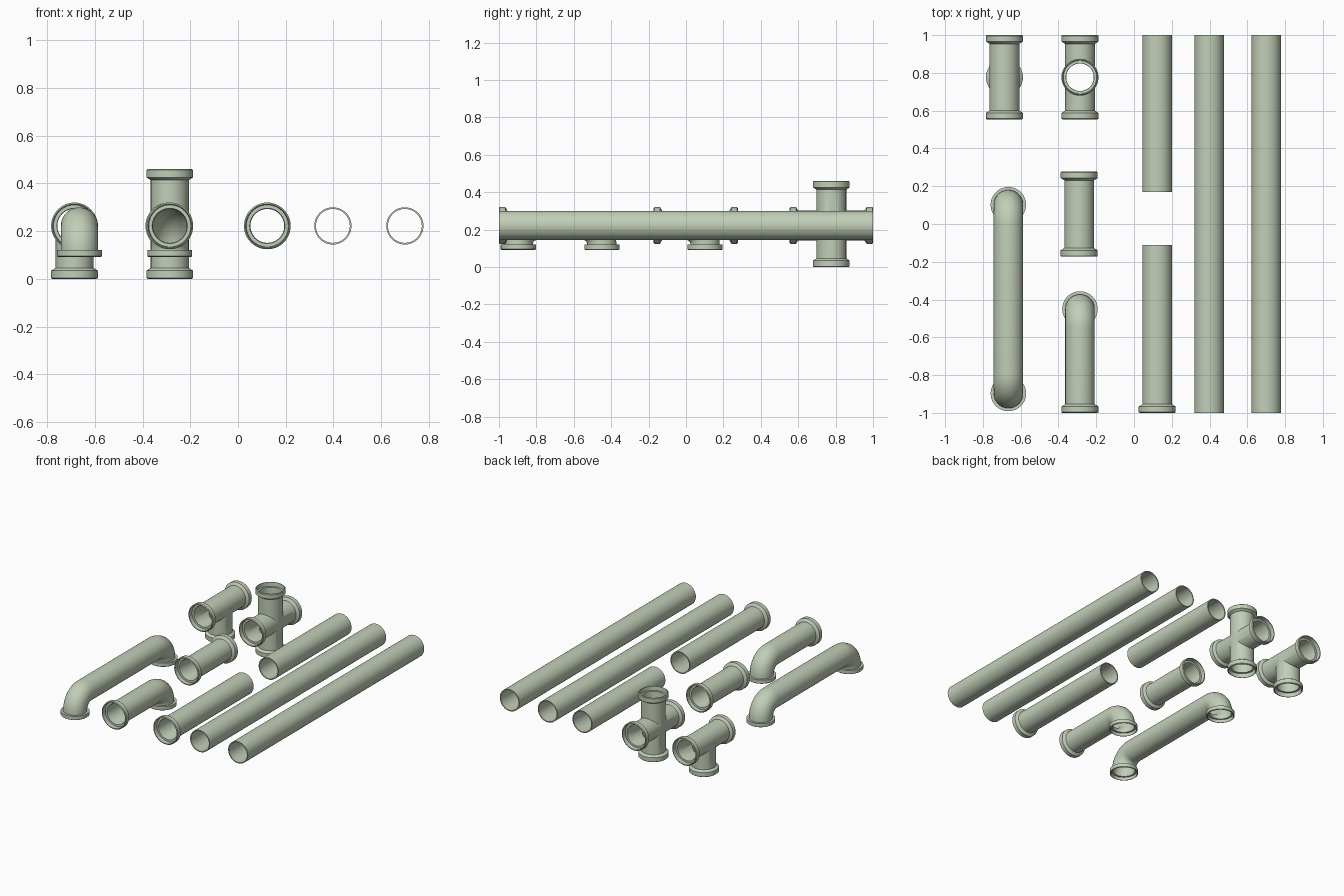
import bpy, bmesh, math
from mathutils import Vector, Matrix

if "Cube" in bpy.data.objects:
    bpy.data.objects.remove(bpy.data.objects["Cube"])

SEG = 48
Z = 0.222        # axis height of the lying pipes
R, RI = 0.078, 0.071
B = 0.1          # bend radius of elbows
ARC = math.pi / 2 * B
DROP = Z - 0.092 - B

mat = bpy.data.materials.new("pale grey green")
mat.diffuse_color = (0.54, 0.62, 0.48, 1)
mat.use_nodes = True
mat.node_tree.nodes["Principled BSDF"].inputs["Base Color"].default_value = mat.diffuse_color

# end profiles: (distance from the end, radius)
PLAIN = ([(0, R)], [(0, RI)])
BELL = ([(0, .093), (.004, .098), (.034, .098), (.046, R)],
        [(0, .090), (.03, .088), (.03, .074), (.04, RI)])
RING = ([(0, .090), (.003, .094), (.028, .094), (.028, R)],
        [(0, .087), (.022, .085), (.022, .074), (.028, RI)])


def finish(ob):
    if not ob.data.materials:
        ob.data.materials.append(mat)
    bpy.ops.object.select_all(action='DESELECT')
    ob.select_set(True)
    bpy.context.view_layer.objects.active = ob
    bpy.ops.object.shade_smooth_by_angle(angle=math.radians(32))


def rings_mesh(name, rings, closed):
    """Skin circles (centre, tilt, radius) into a tube or a capped solid."""
    bm = bmesh.new()
    loops = []
    for c, a, r in rings:
        n = Vector((0, math.sin(a), math.cos(a)))
        loops.append([bm.verts.new(c + r * (math.cos(t) * Vector((1, 0, 0)) + math.sin(t) * n))
                      for t in (2 * math.pi * i / SEG for i in range(SEG))])
    pairs = list(zip(loops, loops[1:]))
    if closed:
        pairs.append((loops[-1], loops[0]))
    else:
        bm.faces.new(loops[0])
        bm.faces.new(loops[-1])
    for p, q in pairs:
        for i in range(SEG):
            j = (i + 1) % SEG
            bm.faces.new((p[i], p[j], q[j], q[i]))
    bmesh.ops.recalc_face_normals(bm, faces=bm.faces)
    me = bpy.data.meshes.new(name)
    bm.to_mesh(me)
    bm.free()
    ob = bpy.data.objects.new(name, me)
    bpy.context.collection.objects.link(ob)
    ob.data.materials.append(mat)
    return ob


def pipe(name, x, y0, y1, e0=PLAIN, e1=PLAIN, bend0=False, bend1=False):
    """Hollow pipe along y; a bent end turns down with its leg at y0 or y1."""
    s0 = y0 + B - ARC - DROP if bend0 else y0
    s1 = y1 - B + ARC + DROP if bend1 else y1

    def frame(s):
        for bent, y, sg in ((bend0, y0, -1), (bend1, y1, 1)):
            start = y - sg * B
            d = (s - start) * sg
            if bent and d > 0:
                a = min(d / B, math.pi / 2)
                low = max(0, d - ARC)
                return (Vector((x, start + sg * B * math.sin(a),
                                Z - B * (1 - math.cos(a)) - low)), sg * a)
        return Vector((x, s, Z)), 0

    steps = [i / 12 * ARC for i in range(13)]
    mid = [y0 + B - d for d in reversed(steps)] if bend0 else []
    mid += [y1 - B + d for d in steps] if bend1 else []

    def side(k, r):
        return ([(s0 + d, q) for d, q in e0[k]] + [(s, r) for s in mid]
                + [(s1 - d, q) for d, q in reversed(e1[k])])
    prof = side(0, R) + side(1, RI)[::-1]
    finish(rings_mesh(name, [(*frame(s), r) for s, r in prof], True))


def spindle(name, lo, hi, both, k, grow, centre, vertical):
    """Solid outer body (k=0) or bore (k=1) of a fitting run."""
    def end(p):
        p = [(d, q + (grow if q in (R, RI) else 0)) for d, q in p]
        return ([(-.02, p[0][1])] if k else []) + p
    prof = [(lo + d, r) for d, r in end(BELL[k])]
    prof += [(hi - d, r) for d, r in reversed(end(BELL[k]))] if both else [(hi, prof[-1][1])]
    ob = rings_mesh(name, [(Vector((0, s, 0)), 0, r) for s, r in prof], False)
    m = Matrix.Translation(centre)
    if vertical:
        m = m @ Matrix.Rotation(math.pi / 2, 4, 'X')
    ob.data.transform(m)
    return ob


def fitting(name, x, y, half, z_top):
    """Tee (z_top None) or cross: two bodies joined, two bores cut."""
    centre = Vector((x, y, Z))
    hi = 0 if z_top is None else z_top - Z
    both = z_top is not None
    body = spindle(name, -half, half, True, 0, .001, centre, False)
    tools = [(spindle("branch_body", -Z, hi, both, 0, .002, centre, True), 'UNION'),
             (spindle("run_bore", -half, half, True, 1, .001, centre, False), 'DIFFERENCE'),
             (spindle("branch_bore", -Z, hi, both, 1, .0018, centre, True), 'DIFFERENCE')]
    for tool, op in tools:
        bpy.context.view_layer.objects.active = body
        m = body.modifiers.new("join", 'BOOLEAN')
        m.operation, m.object, m.solver = op, tool, 'EXACT'
        bpy.ops.object.modifier_apply(modifier=m.name)
        bpy.data.objects.remove(tool)
    finish(body)


# straight pipes
pipe("long_pipe_right", 0.70, -1, 1)
pipe("long_pipe_left", 0.398, -1, 1)
pipe("short_pipe_socket", 0.123, -1, -0.11, e0=BELL)
pipe("short_pipe_plain", 0.123, 0.17, 1)
# coupling and bent pipes
pipe("coupling", -0.29, -0.173, 0.277, BELL, BELL)
pipe("elbow_pipe", -0.286, -1, -0.45, e0=BELL, e1=RING, bend1=True)
pipe("double_elbow_pipe", -0.665, -0.897, 0.102, RING, RING, True, True)
# branched fittings
fitting("tee_fitting", -0.686, 0.777, 0.223, None)
fitting("cross_fitting", -0.286, 0.777, 0.223, 0.46)
